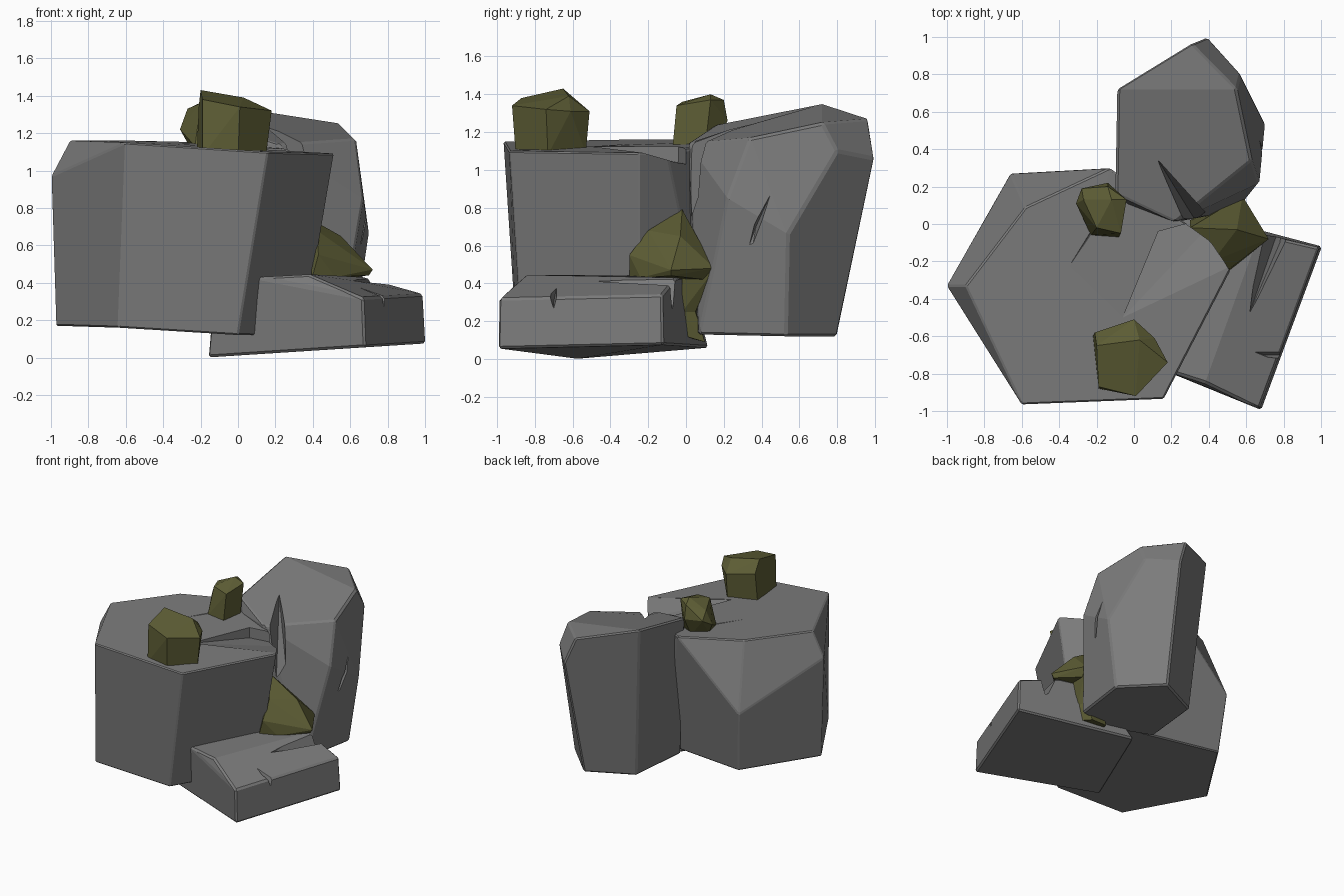
import bpy, bmesh, math


def material(name, color):
    m = bpy.data.materials.new(name)
    m.diffuse_color = color
    return m


moss = material("moss", (0.112, 0.112, 0.036, 1))
stone = material("stone", (0.2, 0.2, 0.2, 1))


def hull(name, pts, mat=None, flat=4):
    """Angular stone: convex hull of a few corner points."""
    bm = bmesh.new()
    for p in pts:
        bm.verts.new(p)
    bmesh.ops.convex_hull(bm, input=bm.verts[:])
    loose = [v for v in bm.verts if not v.link_faces]
    bmesh.ops.delete(bm, geom=loose, context='VERTS')
    bmesh.ops.dissolve_limit(bm, angle_limit=math.radians(flat),
                             verts=bm.verts[:], edges=bm.edges[:])
    bmesh.ops.recalc_face_normals(bm, faces=bm.faces[:])
    me = bpy.data.meshes.new(name)
    bm.to_mesh(me)
    bm.free()
    ob = bpy.data.objects.new(name, me)
    bpy.context.collection.objects.link(ob)
    if mat:
        me.materials.append(mat)
    return ob


def rock(name, pts, cracks):
    """Hull with worn edges and wedge-shaped cracks cut out."""
    ob = hull(name, pts, stone, 9)
    b = ob.modifiers.new("worn_edges", 'BEVEL')
    b.width, b.segments, b.limit_method = 0.012, 1, 'ANGLE'
    b.angle_limit = math.radians(20)
    cutters = []
    for c in cracks:
        cut = hull("crack_cutter", c, stone)
        cut.hide_render = True
        m = ob.modifiers.new("crack", 'BOOLEAN')
        m.operation, m.object, m.solver = 'DIFFERENCE', cut, 'EXACT'
        cutters.append(cut)
    bpy.context.view_layer.update()
    dg = bpy.context.evaluated_depsgraph_get()
    ob.data = bpy.data.meshes.new_from_object(ob.evaluated_get(dg))
    ob.modifiers.clear()
    for cut in cutters:
        bpy.data.objects.remove(cut)
    return ob


# Large left boulder with chamfered back corner and a sunken top corner
rock("left_boulder", [
    (-.6, -.965, 1.15), (-.9, -.33, 1.16), (-.58, .09, 1.16), (-.13, .3, 1.15),
    (.1, .12, 1.13), (.42, -.1, 1.09), (.515, -.25, 1.09), (.16, -.935, 1.1),
    (-1.0, -.33, .97), (-.66, .27, .65),
    (-.975, -.33, .17), (-.64, -.9, .16), (0, -.87, .12), (.35, -.25, .115),
    (.1, .1, .14), (-.62, .22, .17)],
    [[(-.06, -.5, 1.12), (.13, -.04, 1.04), (.53, -.22, 1.09), (.46, .05, 1.02),
      (-.06, -.5, 1.3), (.13, -.04, 1.3), (.53, -.22, 1.3), (.46, .05, 1.3)],
     [(-.42, -.34, 1.15), (-.24, -.02, 1.2), (-.2, -.05, 1.2), (-.22, -.03, 1.13)]])

# Tall back boulder with a sloping top
rock("back_boulder", [
    (-.09, .72, 1.35), (.31, .965, 1.27), (.55, .72, 1.25), (.63, .34, 1.17),
    (.22, .01, 1.14), (-.1, .16, 1.24), (-.04, .11, 1.14),
    (.39, 1.0, 1.06), (.57, .8, 1.1), (.7, .54, .66), (.67, .22, .85),
    (.62, .53, .12), (.35, .8, .12), (0, .63, .12), (-.06, .15, .13),
    (.22, .04, .13), (.55, .07, .13)],
    [[(.13, .34, 1.22), (.24, -.02, 1.4), (.4, .04, 1.4), (.13, .34, 1.4),
      (.3, .12, .95), (.34, 0, .7), (.42, .02, .8)],
     [(.8, .27, .42), (.8, .33, .46), (.8, .37, .66), (.8, .47, .88),
      (.8, .55, 1.1), (.8, .35, .72), (.58, .37, .7)]])

# Low slab on the right
rock("right_slab", [
    (.68, -.995, .055), (-.16, -.58, 0), (.1, .12, .06), (1.005, -.12, .075),
    (.67, -.99, .32), (.99, -.125, .34), (.38, -.85, .445), (.67, -.05, .43),
    (.1, -.76, .43), (.35, .02, .44), (-.13, -.6, .35)],
    [[(.62, -.47, .385), (.68, -.12, .5), (.78, -.1, .27), (.87, -.02, .5),
      (.8, .05, .25), (.68, .02, .5), (.62, -.47, .5)],
     [(.63, -.68, .4), (.7, -.7, .3), (.85, -.68, .36), (.85, -.74, .36),
      (.85, -.7, .24), (.7, -.66, .45), (.75, -.74, .45)]])

# Moss clumps on top of the left boulder
hull("front_moss", [
    (-.2, -.65, 1.43), (.03, -.62, 1.39), (.01, -.77, 1.37), (-.19, -.87, 1.38),
    (.18, -.74, 1.32), (.01, -.92, 1.34), (0, -.51, 1.31), (-.21, -.58, 1.34),
    (.11, -.61, 1.31), (-.22, -.6, 1.09), (0, -.53, 1.09), (.15, -.73, 1.08),
    (.0, -.9, 1.08), (-.19, -.88, 1.08)], moss)
hull("back_moss", [
    (-.12, .13, 1.4), (-.2, -.02, 1.36), (-.27, .13, 1.33), (-.14, .2, 1.37),
    (-.04, .13, 1.37), (-.07, -.05, 1.34), (-.31, .11, 1.22), (-.28, .19, 1.27),
    (-.14, .22, 1.26), (-.23, -.06, 1.13), (-.08, -.07, 1.13), (-.05, .1, 1.11),
    (-.15, .15, 1.11), (-.26, .08, 1.13)], moss)

# Moss wedged in the gap, with a tongue hanging down behind the slab
hull("gap_moss", [
    (.3, -.02, .79), (.42, -.2, .68), (.55, -.03, .65), (.43, -.3, .55),
    (.4, -.3, .44), (.52, -.24, .43), (.72, -.08, .47), (.7, -.08, .44),
    (.58, .15, .48), (.3, .02, .43), (.56, .1, .42)], moss)
hull("gap_moss_tongue", [
    (.3, .0, .46), (.57, -.02, .46), (.58, .14, .46), (.35, .1, .46),
    (.35, -.03, .25), (.52, -.02, .25), (.5, .05, .25), (.35, .06, .25)], moss)
hull("gap_moss_tip", [
    (.35, -.03, .25), (.52, -.02, .25), (.5, .05, .25), (.35, .06, .25),
    (.3, -.02, .12), (.5, .0, .12), (.48, .1, .09), (.35, .1, .09)], moss)
